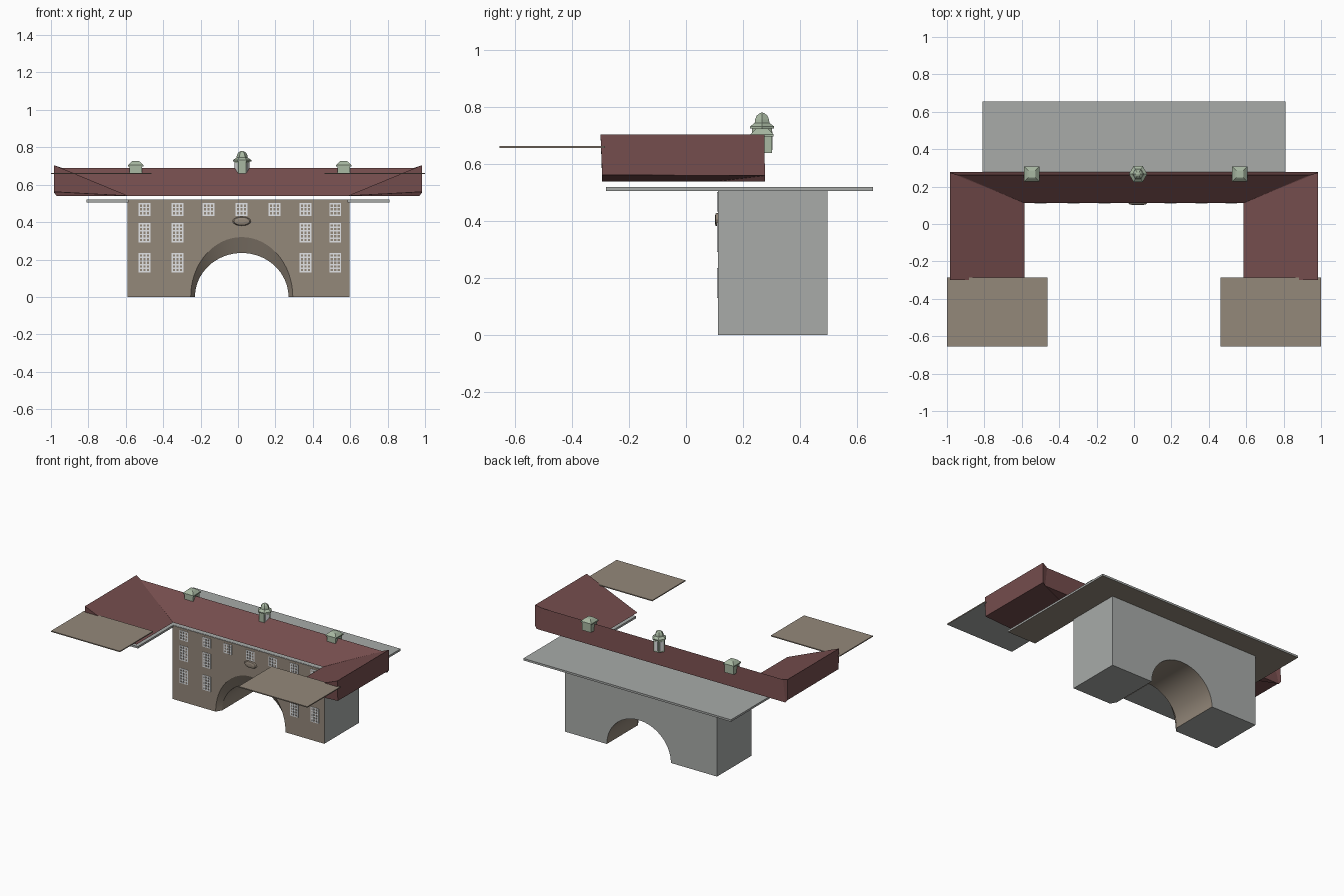
import bpy, bmesh, math
from mathutils import Vector

if "Cube" in bpy.data.objects:
    bpy.data.objects.remove(bpy.data.objects["Cube"])


def material(name, rgb):
    m = bpy.data.materials.new(name)
    lin = [(c / 255 / 12.92) if c < 11 else ((c / 255 + 0.055) / 1.055) ** 2.4 for c in rgb]
    m.diffuse_color = (*lin, 1)
    m.use_nodes = True
    m.node_tree.nodes["Principled BSDF"].inputs["Base Color"].default_value = m.diffuse_color
    return m


BROWN = material("wall_brown", (148, 136, 122))
GREY = material("stone_grey", (168, 171, 169))
RED = material("roof_red", (117, 77, 77))
GREEN = material("copper_green", (168, 184, 162))
WHITE = material("window_white", (226, 228, 230))


def finish(name, bm, mats, rule=None):
    bmesh.ops.remove_doubles(bm, verts=bm.verts, dist=1e-5)
    bmesh.ops.recalc_face_normals(bm, faces=bm.faces)
    bm.normal_update()
    if rule:
        for f in bm.faces:
            f.material_index = rule(f)
    me = bpy.data.meshes.new(name)
    bm.to_mesh(me)
    bm.free()
    for m in mats:
        me.materials.append(m)
    ob = bpy.data.objects.new(name, me)
    bpy.context.collection.objects.link(ob)
    return ob


def loft(bm, loops, caps=True):
    """Skin a list of closed loops that share one point count."""
    rows = [[bm.verts.new(p) for p in loop] for loop in loops]
    n = len(rows[0])
    for a, b in zip(rows, rows[1:]):
        for i in range(n):
            j = (i + 1) % n
            bm.faces.new((a[i], a[j], b[j], b[i]))
    if caps:
        bm.faces.new(rows[0])
        bm.faces.new(rows[-1])


def box(bm, x0, x1, y0, y1, z0, z1):
    rect = [(x0, y0), (x1, y0), (x1, y1), (x0, y1)]
    loft(bm, [[(x, y, z) for x, y in rect] for z in (z0, z1)])


def turned(bm, cx, cy, profile, sides, turn=0.0):
    """Stack of regular polygons given as (radius, z)."""
    loft(bm, [[(cx + r * math.cos(turn + 2 * math.pi * i / sides),
                cy + r * math.sin(turn + 2 * math.pi * i / sides), z)
               for i in range(sides)] for r, z in profile])


MID = 0.02        # arch and centre axis
FRONT, BACK = 0.112, 0.497

# Main block with a splayed arch passage
def block_loop(y, rx, rz, n=32):
    arc = [(MID - rx * math.cos(math.pi * i / n), y, rz * math.sin(math.pi * i / n))
           for i in range(n + 1)]
    return arc + [(0.595, y, 0), (0.595, y, 0.518), (-0.59, y, 0.518), (-0.59, y, 0)]


bm = bmesh.new()
loft(bm, [block_loop(FRONT, 0.273, 0.32), block_loop(FRONT + 0.04, 0.25, 0.235),
          block_loop(BACK, 0.25, 0.235)])


def block_rule(f):
    c = f.calc_center_median()
    in_arch = abs(c.x - MID) < 0.28 and 0.001 < c.z < 0.33 and abs(f.normal.y) < 0.9
    return 0 if f.normal.y < -0.9 or in_arch else 1


block = finish("gatehouse_block", bm, [BROWN, GREY], block_rule)
bpy.context.view_layer.objects.active = block
block.select_set(True)
bpy.ops.object.shade_smooth_by_angle(angle=math.radians(25))

# U-shaped slab under the roof
bm = bmesh.new()
half = [(0.81, 0.656), (0.81, -0.28), (0.585, -0.28), (0.585, 0.115)]
outline = half + [(-x, y) for x, y in reversed(half)]
loft(bm, [[(x, y, z) for x, y in outline] for z in (0.506, 0.52)])
finish("eaves_slab", bm, [GREY, BROWN], lambda f: int(f.normal.z < -0.5))

# U-shaped single-pitch roof: sections of inner eave, ridge, outer foot
inner = (0.585, 0.112, 0.54)
right = [[(0.585, -0.294, 0.54), (0.985, -0.3, 0.705), (0.985, -0.294, 0.562)],
         [inner, (0.985, 0.275, 0.705), (0.985, 0.277, 0.56)],
         [inner, (0.94, 0.262, 0.689), (0.97, 0.277, 0.54)]]
left = [[(-x, y, z) for x, y, z in s] for s in reversed(right)]
bm = bmesh.new()
loft(bm, right + left)
bmesh.ops.dissolve_degenerate(bm, dist=1e-5, edges=bm.edges)
finish("red_roof", bm, [RED])

# Flat plates in front of the wings
for s, side in ((-1, "left"), (1, "right")):
    bm = bmesh.new()
    xs = sorted((s * 0.463, s * 1.0))
    box(bm, *xs, -0.655, -0.285, 0.656, 0.663)
    finish(side + "_front_plate", bm, [BROWN, GREY], lambda f: int(f.normal.z < -0.5))

# Windows: lattices of white bars
columns = [-0.50, -0.323, -0.158, 0.019, 0.195, 0.36, 0.52]
outer_columns = columns[:2] + columns[-2:]
rows = [(0.434, 0.502, 3, columns), (0.291, 0.396, 5, outer_columns),
        (0.130, 0.235, 5, outer_columns)]
BAR, W = 0.0075, 0.064
bm = bmesh.new()
for z0, z1, panes, xs in rows:
    for cx in xs:
        for i in range(4):
            x = cx - W / 2 + (W - BAR) * i / 3
            box(bm, x, x + BAR, FRONT - 0.003, FRONT + 0.002, z0, z1)
        for i in range(panes + 1):
            z = z0 + (z1 - z0 - BAR) * i / panes
            box(bm, cx - W / 2, cx + W / 2, FRONT - 0.0025, FRONT + 0.002, z, z + BAR)
finish("window_lattices", bm, [WHITE])

# Shallow plain relief above the arch
bm = bmesh.new()
n = 16
loft(bm, [[(MID + r * math.cos(2 * math.pi * i / n), y,
            0.405 + 0.5 * r * math.sin(2 * math.pi * i / n)) for i in range(n)]
          for r, y in ((0.05, FRONT + 0.001), (0.042, 0.104), (0.02, 0.101))])
finish("wall_relief", bm, [BROWN])

# Centre cupola: six-sided lantern, eave and dome
CX, CY = 0.022, 0.267
bm = bmesh.new()
turned(bm, CX, CY, [(0.040, 0.64), (0.040, 0.725), (0.049, 0.725), (0.049, 0.732),
                    (0.030, 0.745), (0.028, 0.757), (0.022, 0.770), (0.011, 0.778),
                    (0.003, 0.781)], 6)
finish("cupola", bm, [GREEN])

# Pale lantern panels on every side but the front
bm = bmesh.new()
for k in range(6):
    a = math.radians(30 + 60 * k)
    if k == 4:
        continue
    n_, t = Vector((math.cos(a), math.sin(a), 0)), Vector((-math.sin(a), math.cos(a), 0))
    mid = Vector((CX, CY, 0)) + n_ * 0.040 * math.cos(math.pi / 6)
    quad = [(-0.013, 0.65), (0.013, 0.65), (0.013, 0.715), (-0.013, 0.715)]
    loft(bm, [[mid + t * u + n_ * d + Vector((0, 0, z)) for u, z in quad]
              for d in (-0.001, 0.0015)])
finish("cupola_panels", bm, [WHITE])

# Two square roof vents with hipped caps
for name, x in (("left_vent", -0.547), ("right_vent", 0.565)):
    bm = bmesh.new()
    q = math.sqrt(2)
    turned(bm, x, CY, [(0.034 * q, 0.64), (0.034 * q, 0.697), (0.041 * q, 0.697),
                       (0.041 * q, 0.705), (0.024 * q, 0.722), (0.018 * q, 0.726)],
           4, math.pi / 4)
    finish(name, bm, [GREEN])
